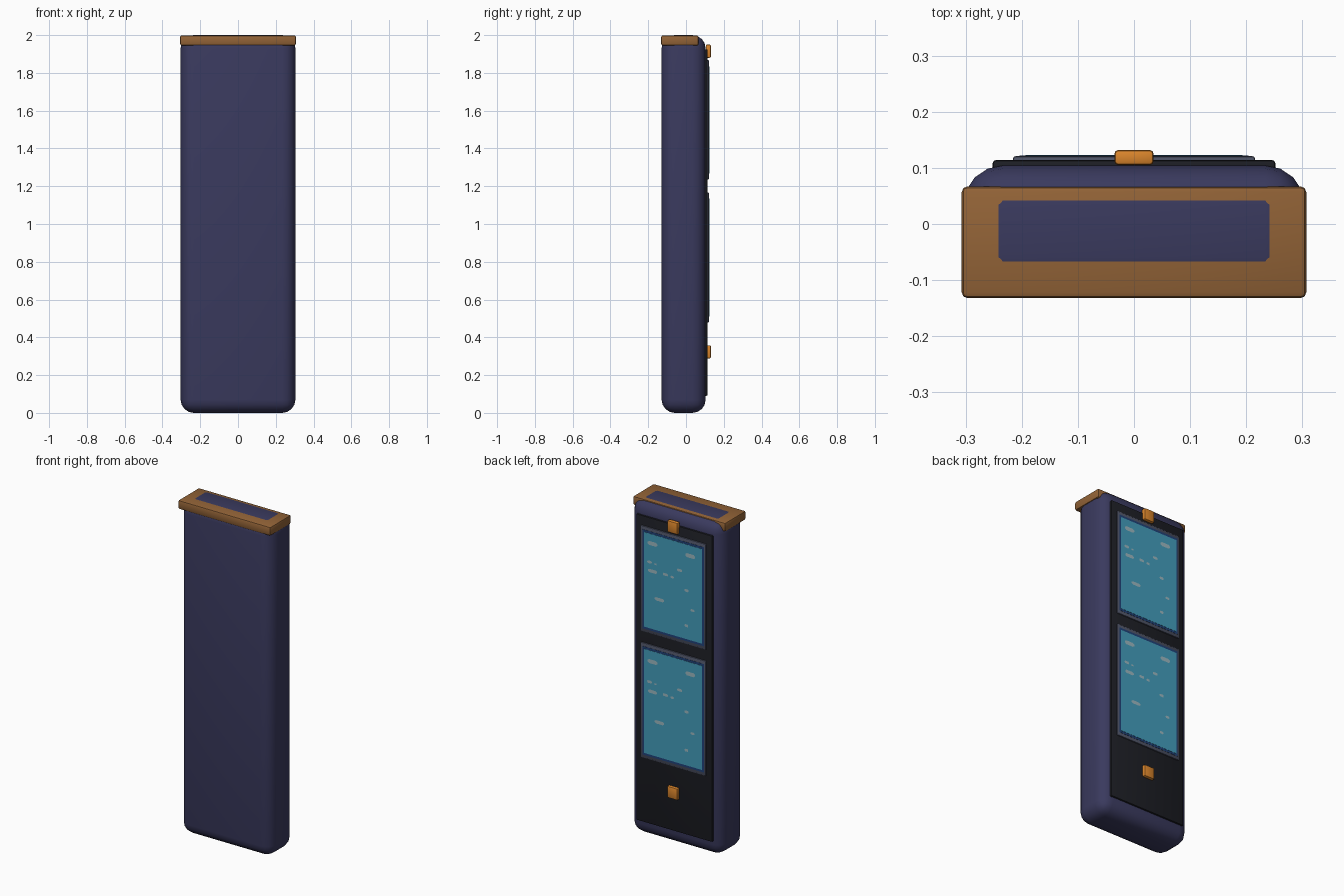
import bpy, bmesh, math

if "Cube" in bpy.data.objects:
    bpy.data.objects.remove(bpy.data.objects["Cube"])


def mat(name, rgb):
    m = bpy.data.materials.new(name)
    m.diffuse_color = (*rgb, 1)
    m.use_nodes = True
    m.node_tree.nodes["Principled BSDF"].inputs["Base Color"].default_value = m.diffuse_color
    return m


NAVY = mat("navy", (0.042, 0.042, 0.112))
BROWN = mat("brown", (0.29, 0.125, 0.038))
BLACK = mat("near black", (0.012, 0.013, 0.018))
GREY = mat("slate grey", (0.075, 0.085, 0.13))
DEEP = mat("deep blue", (0.015, 0.055, 0.19))
CYAN = mat("screen blue", (0.058, 0.34, 0.5))
PALE = mat("pale grey", (0.33, 0.48, 0.53))
ORANGE = mat("orange", (0.70, 0.235, 0.025))


def finish(bm, name, material):
    me = bpy.data.meshes.new(name)
    bm.to_mesh(me)
    bm.free()
    ob = bpy.data.objects.new(name, me)
    bpy.context.collection.objects.link(ob)
    me.materials.append(material)
    bpy.ops.object.select_all(action='DESELECT')
    bpy.context.view_layer.objects.active = ob
    ob.select_set(True)
    bpy.ops.object.shade_smooth_by_angle(angle=math.radians(35))
    return ob


def box(name, x, y, z, material, bevel=0.0, segments=2):
    """Box from (min, max) ranges, with rounded edges."""
    bm = bmesh.new()
    bmesh.ops.create_cube(bm, size=1)
    for v in bm.verts:
        v.co = [r[0] + (c + 0.5) * (r[1] - r[0]) for c, r in zip(v.co, (x, y, z))]
    if bevel:
        bmesh.ops.bevel(bm, geom=bm.edges[:], offset=bevel, segments=segments,
                        profile=0.5, affect='EDGES')
    return finish(bm, name, material)


# Rounded body; its flat top shows through the cap
box("body", (-0.304, 0.304), (-0.129, 0.104), (0, 2.0), NAVY, 0.07, 4)
box("top_cap", (-0.307, 0.307), (-0.132, 0.067), (1.945, 1.9985), BROWN, 0.01)

# Dark back panel
box("back_panel", (-0.252, 0.252), (0.085, 0.114), (0.09, 1.925), BLACK, 0.006)

# Speckles: x, share of window height below the top edge, width, height
SPECKS = [(0.135, 0.14, 0.065, 0.024), (-0.115, 0.15, 0.065, 0.024),
          (0.135, 0.40, 0.060, 0.020), (0.155, 0.32, 0.030, 0.016),
          (0.115, 0.325, 0.016, 0.010), (-0.045, 0.315, 0.034, 0.016),
          (0.05, 0.394, 0.034, 0.016), (0.005, 0.40, 0.022, 0.014),
          (0.09, 0.65, 0.062, 0.020), (-0.09, 0.487, 0.028, 0.016),
          (-0.13, 0.66, 0.026, 0.014), (-0.09, 0.82, 0.024, 0.016)]

# Two windows: frame, dark border, bright screen, speckles
for tag, z0, z1 in (("upper", 1.235, 1.868), ("lower", 0.478, 1.168)):
    box(tag + "_frame", (-0.216, 0.216), (0.1, 0.121), (z0, z1), GREY, 0.005)
    box(tag + "_border", (-0.204, 0.204), (0.115, 0.1222), (z0 + 0.02, z1 - 0.02), DEEP)
    box(tag + "_screen", (-0.193, 0.193), (0.116, 0.1234), (z0 + 0.033, z1 - 0.033), CYAN)
    bm = bmesh.new()
    for x, t, w, h in SPECKS:
        z = z1 - t * (z1 - z0)
        ring = [(1, 0.4), (0.7, 1), (-0.7, 1), (-1, 0.4),
                (-1, -0.4), (-0.7, -1), (0.7, -1), (1, -0.4)]
        f = bm.faces.new([bm.verts.new((x + a * w / 2, 0.1244, z + b * h / 2))
                          for a, b in ring])
        f.normal_update()
        if f.normal.y < 0:
            f.normal_flip()
    finish(bm, tag + "_speckles", PALE)

# Orange studs
for tag, z in (("upper", 1.915), ("lower", 0.323)):
    box(tag + "_stud", (-0.035, 0.035), (0.105, 0.132), (z - 0.035, z + 0.035), ORANGE, 0.007)
